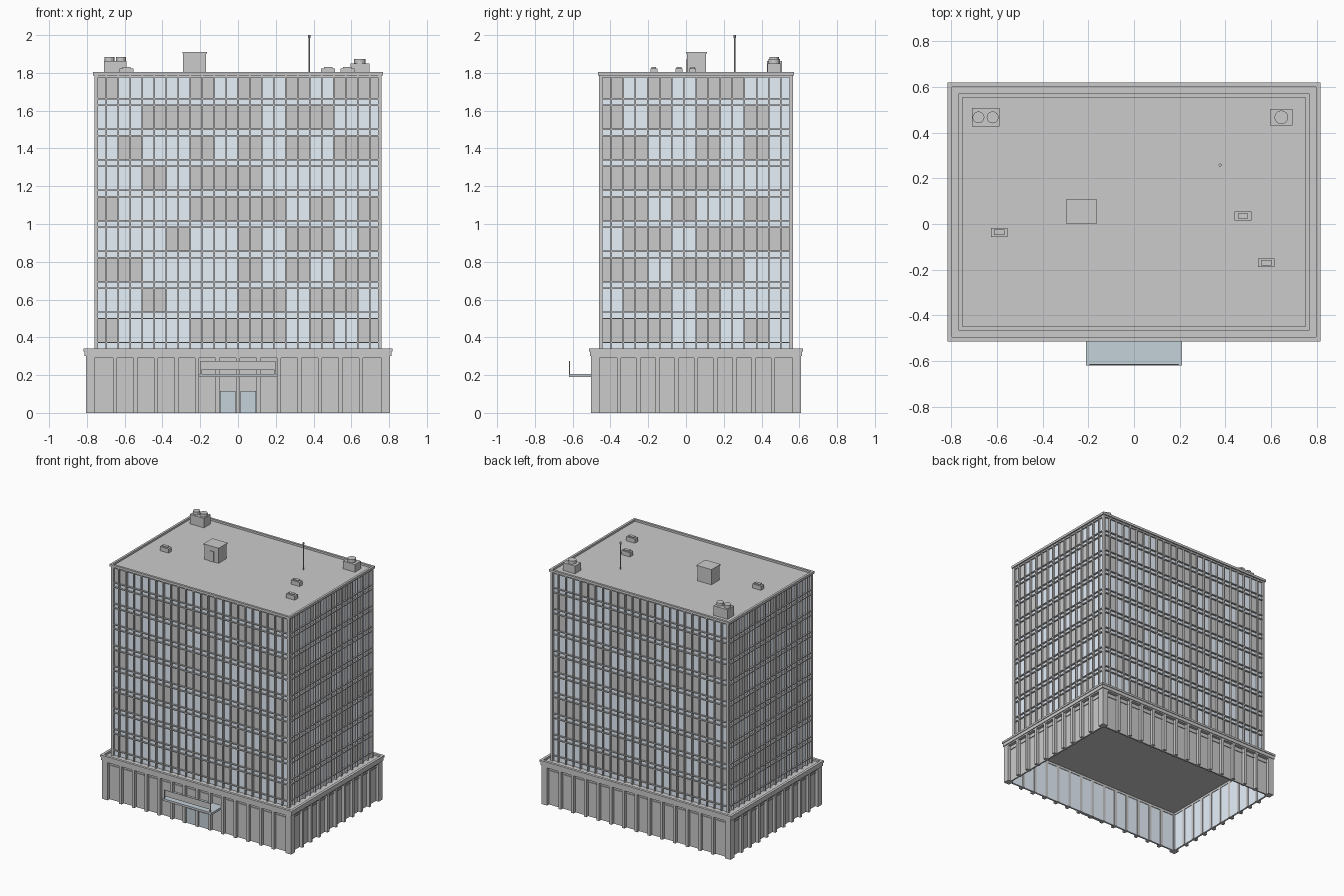
import bpy, bmesh, math, random
from mathutils import Matrix, Vector

if "Cube" in bpy.data.objects:
    bpy.data.objects.remove(bpy.data.objects["Cube"])

random.seed(4)
CY = 0.053                      # building centre in y (canopy sticks out in front)
TX, TY = 0.76, 0.513            # tower half sizes
PX, PY = 0.806, 0.557           # podium half sizes


def material(name, rgb):
    m = bpy.data.materials.new(name)
    m.diffuse_color = (*rgb, 1)
    m.use_nodes = True
    m.node_tree.nodes["Principled BSDF"].inputs["Base Color"].default_value = m.diffuse_color
    return m


GLASS = material("window_glass", (0.80, 0.88, 0.97))
TINT = material("tinted_glass", (0.56, 0.64, 0.70))


class Part:
    """Collects boxes and cylinders into one named mesh object."""

    def __init__(self, name, mat=None):
        self.name, self.mat, self.bm = name, mat, bmesh.new()

    def box(self, x0, x1, y0, y1, z0, z1, frame=Matrix()):
        m = Matrix.Translation(((x0 + x1) / 2, (y0 + y1) / 2, (z0 + z1) / 2))
        s = Matrix.Diagonal((x1 - x0, y1 - y0, z1 - z0, 1))
        bmesh.ops.create_cube(self.bm, size=1, matrix=frame @ m @ s)

    def cyl(self, x, y, z0, z1, r, n=16):
        bmesh.ops.create_cone(self.bm, cap_ends=True, segments=n, radius1=r, radius2=r,
                              depth=z1 - z0, matrix=Matrix.Translation((x, y, (z0 + z1) / 2)))

    def ring(self, hx, hy, t, z0, z1):
        """Rectangular frame around the building, t thick inwards."""
        self.box(-hx, hx, CY - hy, CY - hy + t, z0, z1)
        self.box(-hx, hx, CY + hy - t, CY + hy, z0, z1)
        for a, b in ((-hx, -hx + t), (hx - t, hx)):
            self.box(a, b, CY - hy + t, CY + hy - t, z0, z1)

    def done(self):
        me = bpy.data.meshes.new(self.name)
        self.bm.to_mesh(me)
        self.bm.free()
        ob = bpy.data.objects.new(self.name, me)
        bpy.context.collection.objects.link(ob)
        if self.mat:
            me.materials.append(self.mat)
        return ob


def sides(hx, hy):
    """Four wall frames (front, right, back, left): x along wall, -y outward from y=0."""
    for k in range(4):
        half, dist = (hx, hy) if k % 2 == 0 else (hy, hx)
        yield k, half, (Matrix.Translation((0, CY, 0)) @ Matrix.Rotation(k * math.pi / 2, 4, 'Z')
                        @ Matrix.Translation((0, -dist, 0)))


# --- podium: pillars, recessed panels, transoms, inner glass ---
pillars, panels = Part("podium_pillars"), Part("podium_panels")
inner = Part("podium_inner_glass", GLASS)
for k, half, f in sides(PX, PY):
    n = 14 if k % 2 == 0 else 10
    edge = half - 0.047
    pitch = 2 * edge / n
    for i in range(1, n):
        x = -edge + i * pitch
        pillars.box(x - 0.011, x + 0.011, 0, 0.04, 0, 0.295, f)
    pillars.box(-half, -edge, 0, 0.047, 0, 0.295, f)
    pillars.box(-half, half, 0, 0.04, 0.29, 0.305, f)
    panels.box(-edge, edge, 0.018, 0.03, 0.258, 0.266, f)
    panels.box(-edge, edge, 0.024, 0.03, 0, 0.295, f)
    inner.box(-edge, edge, 0.03, 0.036, 0.001, 0.295, f)
for p in (pillars, panels, inner):
    p.done()

# --- podium cornice and terrace ---
c = Part("podium_cornice")
c.ring(0.812, 0.562, 0.04, 0.30, 0.325)
c.ring(0.817, 0.567, 0.02, 0.325, 0.34)
c.done()
t = Part("podium_terrace")
t.box(-0.79, 0.79, CY - 0.54, CY + 0.54, 0.312, 0.33)
t.done()

# --- tower core ---
core = Part("tower_glass", GLASS)
core.box(-TX + 0.016, TX - 0.016, CY - TY + 0.016, CY + TY - 0.016, 0.33, 1.78)
core.done()

# --- grey windows, one string per floor from the top; each mark is two bays ---
FRONT = ["x...x.x.x.xx", "..xxxxx.xx..", ".x..x.x.x.xx", "..x.xxx.....", "x...xxxx.x.x",
         "...x..x.xx.x", "xx....x.x.xx", "..x...xx.xx.", "x...xxxx.x.x"]
RIGHT = ["x.x.xx..", "x.x.x.x.", "xx..x.x.", "xxxxx...", "xx.x..x.",
         ".xx.xxxx", "xx.xxx..", ".xx.x...", "xxx.x.x."]
grey, mullions, bars = Part("grey_windows"), Part("mullions"), Part("floor_bars")
for k, half, f in sides(TX, TY):
    rows = FRONT if k % 2 == 0 else RIGHT
    if k > 1:
        rows = random.sample(rows, len(rows))
    n = 2 * len(rows[0])
    w = 2 * half / n
    for r, row in enumerate(rows):
        z = 1.667 - 0.1614 * r
        for i, mark in enumerate(row):
            if mark == "x":
                a = -half + 2 * i * w
                grey.box(max(a, -half + 0.014), min(a + 2 * w, half - 0.014),
                         0.014, 0.018, z, z + 0.12, f)
        bars.box(-half + 0.002, half - 0.002, 0.004, 0.018, z - 0.007, z, f)
        if r:
            bars.box(-half + 0.002, half - 0.002, 0.004, 0.018, z + 0.12, z + 0.127, f)
    for i in range(1, n):
        x = -half + i * w
        mullions.box(x - 0.004, x + 0.004, 0, 0.018, 0.33, 1.787, f)
    mullions.box(-half, -half + 0.018, 0, 0.018, 0.33, 1.787, f)
for p in (grey, mullions, bars):
    p.done()

# --- roof and parapet ---
roof = Part("roof")
roof.box(-0.755, 0.755, CY - 0.508, CY + 0.508, 1.775, 1.79)
roof.done()
cop = Part("roof_parapet")
cop.ring(0.768, 0.519, 0.017, 1.787, 1.805)
cop.done()

# --- entrance doors, canopy and blank fascia board ---
fy = CY - PY
d = Part("entrance_doors", TINT)
for s in (-1, 1):
    x = s * 0.053
    d.box(x - 0.041, x + 0.041, fy + 0.012, fy + 0.03, 0, 0.115)
d.done()
cn = Part("entrance_canopy", TINT)
cn.box(-0.21, 0.21, -0.62, fy + 0.03, 0.197, 0.206)
cn.done()
b = Part("canopy_frame")
b.box(-0.21, 0.21, -0.619, -0.607, 0.189, 0.197)
for s in (-0.204, 0, 0.204):
    b.box(s - 0.006, s + 0.006, -0.607, fy + 0.03, 0.189, 0.197)
for s in (-0.195, 0.195):
    b.box(s - 0.003, s + 0.003, -0.619, -0.613, 0.206, 0.275)
b.box(-0.195, 0.195, -0.618, -0.614, 0.227, 0.275)
b.done()

# --- rooftop stair house ---
h = Part("stair_house")
h.box(-0.29, -0.17, 0.005, 0.105, 1.785, 1.902)
h.box(-0.295, -0.165, 0.0, 0.11, 1.902, 1.91)
h.box(-0.25, -0.21, 0.001, 0.006, 1.785, 1.87)
h.done()

# --- cooling units with fans ---
ac = Part("cooling_units")
ac.box(-0.71, -0.59, 0.428, 0.508, 1.785, 1.863)
ac.box(0.595, 0.695, 0.432, 0.503, 1.785, 1.85)
for x in (-0.681, -0.619):
    ac.cyl(x, 0.467, 1.86, 1.885, 0.026)
ac.cyl(0.645, 0.467, 1.845, 1.874, 0.03)
ac.done()

# --- small vents ---
v = Part("roof_vents")
for x, y in ((-0.59, -0.037), (0.477, 0.035), (0.579, -0.17)):
    v.box(x - 0.037, x + 0.037, y - 0.019, y + 0.019, 1.785, 1.822)
    v.box(x - 0.022, x + 0.022, y - 0.012, y + 0.012, 1.822, 1.83)
v.done()

# --- antenna mast ---
m = Part("antenna")
m.cyl(0.377, 0.258, 1.785, 1.99, 0.0035, 8)
m.cyl(0.377, 0.258, 1.985, 2.0, 0.007, 8)
m.done()
